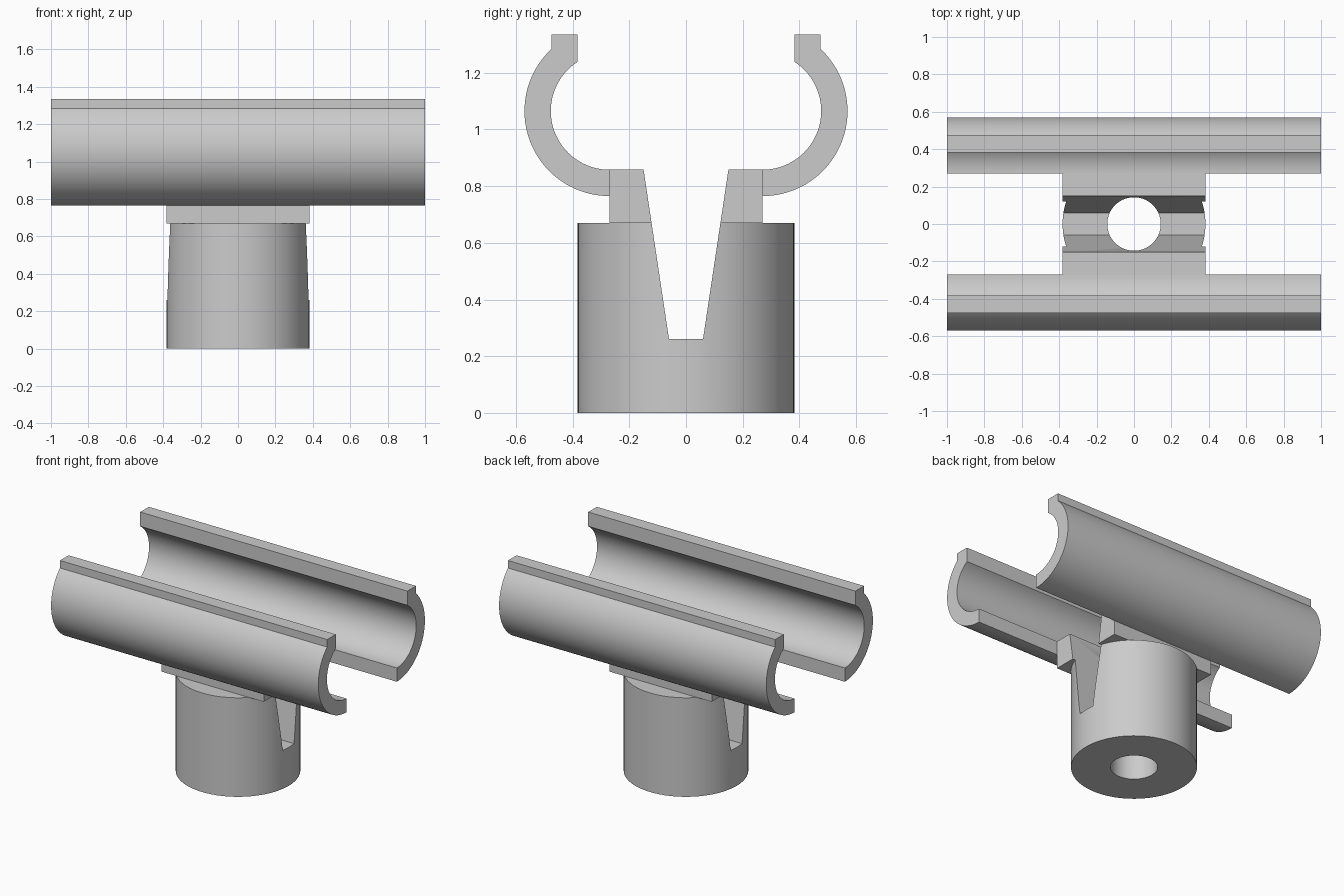
import bpy
import math

if "Cube" in bpy.data.objects:
    bpy.data.objects.remove(bpy.data.objects["Cube"], do_unlink=True)

grey = bpy.data.materials.new("plain grey")
grey.use_nodes = True
colour = (0.6, 0.6, 0.6, 1)
grey.diffuse_color = colour
grey.node_tree.nodes["Principled BSDF"].inputs["Base Color"].default_value = colour


def add_prism(name, profile, half_length):
    """Extrude a closed (y, z) profile along x."""
    n = len(profile)
    verts = [(x, y, z) for x in (-half_length, half_length) for y, z in profile]
    faces = [tuple(reversed(range(n))), tuple(range(n, 2 * n))]
    faces += [(i, (i + 1) % n, n + (i + 1) % n, n + i) for i in range(n)]
    mesh = bpy.data.meshes.new(name)
    mesh.from_pydata(verts, [], faces)
    ob = bpy.data.objects.new(name, mesh)
    bpy.context.collection.objects.link(ob)
    return ob


def add_cylinder(name, radius, bottom, top):
    bpy.ops.mesh.primitive_cylinder_add(
        vertices=96, radius=radius, depth=top - bottom,
        location=(0, 0, (top + bottom) / 2))
    ob = bpy.context.object
    ob.name = name
    return ob


def finish(ob):
    """Apply modifiers, then colour and shade the part."""
    bpy.ops.object.select_all(action='DESELECT')
    ob.select_set(True)
    bpy.context.view_layer.objects.active = ob
    for mod in list(ob.modifiers):
        bpy.ops.object.modifier_apply(modifier=mod.name)
    ob.data.materials.clear()
    ob.data.materials.append(grey)
    bpy.ops.object.shade_smooth_by_angle(angle=math.radians(25))


def arc(cy, cz, radius, start, end, steps=40):
    angles = [start + (end - start) * i / steps for i in range(steps + 1)]
    return [(cy + radius * math.cos(a), cz + radius * math.sin(a)) for a in angles]


# Cutters: centre bore and tapered slot (slopes carried on above the top)
bore = add_cylinder("bore_cutter", 0.143, -0.2, 1.0)
slot = add_prism("slot_cutter",
                 [(-0.06, 0.26), (0.06, 0.26), (0.165, 0.96), (-0.165, 0.96)], 0.6)

# Round stem and the rectangular yoke on it
stem = add_cylinder("stem", 0.382, 0, 0.67)
yoke = add_prism("yoke", [(-0.27, 0.67), (0.27, 0.67), (0.27, 0.858), (-0.27, 0.858)], 0.382)
for part in (stem, yoke):
    for cutter in (slot, bore):
        mod = part.modifiers.new("cut", 'BOOLEAN')
        mod.operation = 'DIFFERENCE'
        mod.solver = 'EXACT'
        mod.object = cutter
    finish(part)
for cutter in (slot, bore):
    bpy.data.objects.remove(cutter, do_unlink=True)

# Curved jaws with upright lips, one on each side
cy, cz, outer, inner = 0.27, 1.065, 0.30, 0.207
lip_out, lip_in, lip_top = 0.475, 0.383, 1.335
out_end = math.acos((lip_out - cy) / outer)
in_end = math.acos((lip_in - cy) / inner)
profile = arc(cy, cz, outer, -math.pi / 2, out_end)
profile += [(lip_out, lip_top), (lip_in, lip_top)]
profile += arc(cy, cz, inner, in_end, -math.pi / 2)
jaws = add_prism("clip_jaws", profile, 1.0)
mirror = jaws.modifiers.new("mirror", 'MIRROR')
mirror.use_axis = (False, True, False)
mirror.use_mirror_merge = False
finish(jaws)
